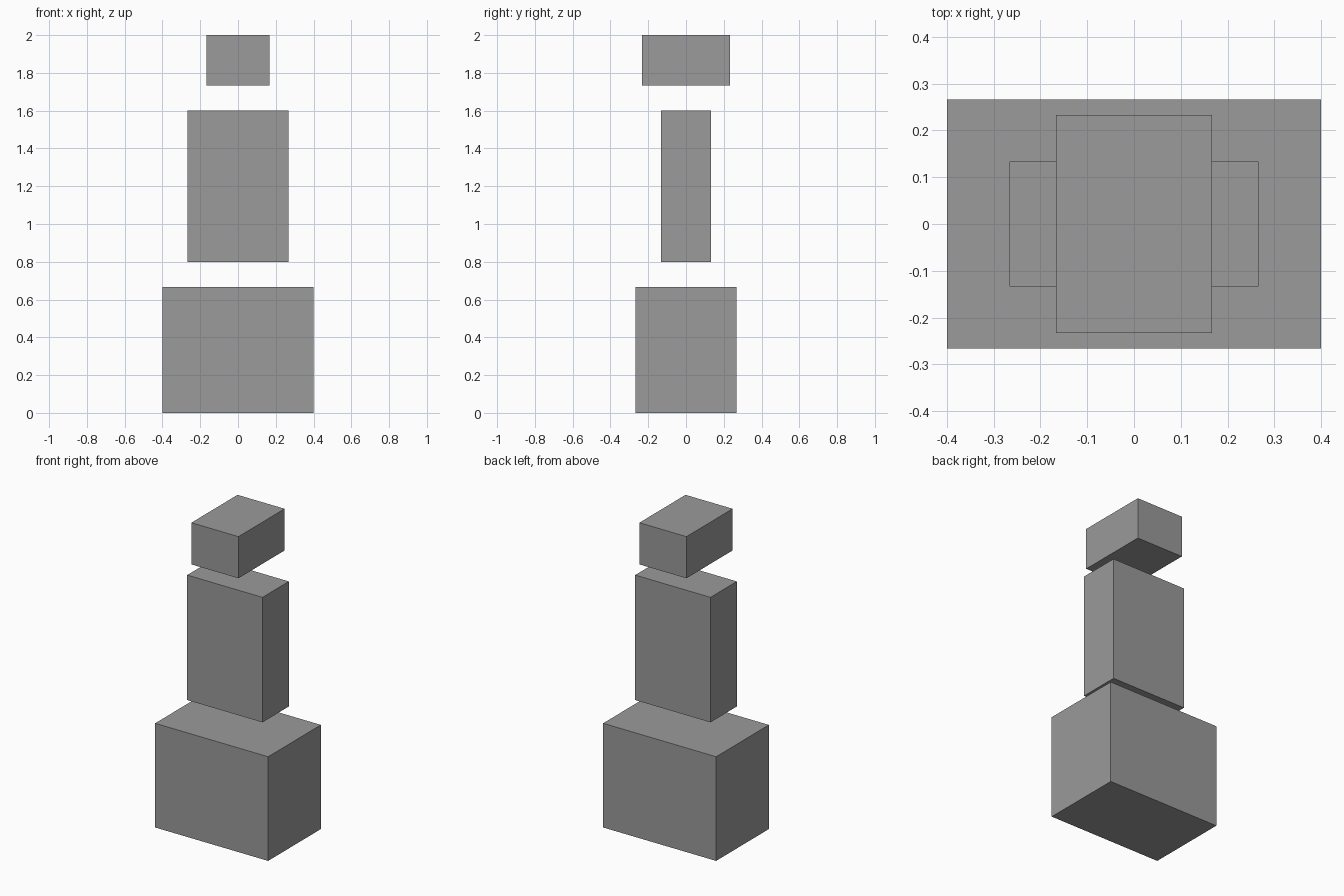
import bpy

if "Cube" in bpy.data.objects:
    bpy.data.objects.remove(bpy.data.objects["Cube"])

U = 1 / 30  # the model sits on a regular grid of 1/30 unit

# Dark grey shared by all blocks
grey = bpy.data.materials.new("dark_grey")
grey.diffuse_color = (0.325, 0.325, 0.325, 1)
grey.use_nodes = True
grey.node_tree.nodes["Principled BSDF"].inputs["Base Color"].default_value = grey.diffuse_color


def box(name, width, depth, bottom, top):
    """Axis-aligned box centred on x = y = 0, sizes in grid units."""
    bpy.ops.mesh.primitive_cube_add(size=1, location=(0, 0, (bottom + top) / 2 * U))
    obj = bpy.context.object
    obj.name = name
    obj.scale = (width * U, depth * U, (top - bottom) * U)
    bpy.ops.object.transform_apply(location=False, rotation=False, scale=True)
    obj.data.materials.append(grey)
    return obj


# Three floating blocks, stacked with gaps
box("lower_block", 24, 16, 0, 20)
box("middle_block", 16, 8, 24, 48)
box("upper_block", 10, 14, 52, 60)
